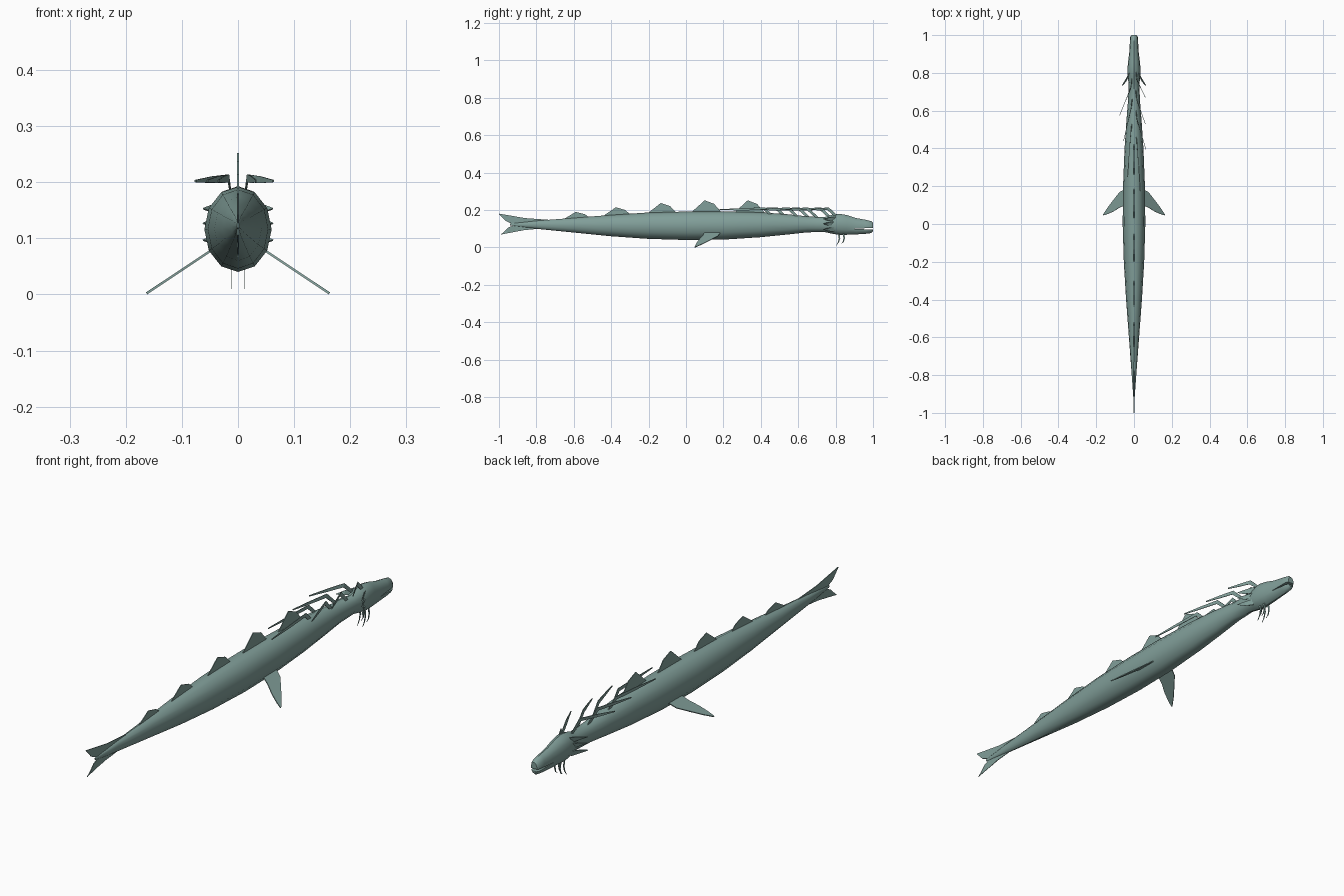
import bpy, bmesh, math
from mathutils import Vector

cube = bpy.data.objects.get("Cube")
if cube:
    bpy.data.objects.remove(cube, do_unlink=True)

skin = bpy.data.materials.new("grey_teal_skin")
skin.use_nodes = True
colour = (0.22, 0.345, 0.32, 1)
skin.diffuse_color = colour
skin.node_tree.nodes["Principled BSDF"].inputs["Base Color"].default_value = colour


def finish(name, bm):
    bmesh.ops.recalc_face_normals(bm, faces=bm.faces)
    mesh = bpy.data.meshes.new(name)
    bm.to_mesh(mesh)
    bm.free()
    mesh.materials.append(skin)
    obj = bpy.data.objects.new(name, mesh)
    bpy.context.scene.collection.objects.link(obj)
    return obj


def ribbon(name, pairs, thickness=0.003):
    """Thin blade: each pair gives the two edge points of one cross-section."""
    bm = bmesh.new()
    rows = [[bm.verts.new(p) for p in pair] for pair in pairs]
    for (a, b), (c, d) in zip(rows, rows[1:]):
        bm.faces.new((a, b, d, c))
    obj = finish(name, bm)
    mod = obj.modifiers.new("thickness", "SOLIDIFY")
    mod.thickness = thickness
    mod.offset = 0
    return obj


def mirrored(pairs, side):
    return [[(x * side, y, z) for x, y, z in pair] for pair in pairs]


# Body and head: rings of (y, half width, bottom, top)
stations = [
    (-0.94, 0.002, 0.118, 0.128), (-0.8, 0.012, 0.1, 0.143),
    (-0.6, 0.027, 0.08, 0.158), (-0.4, 0.042, 0.06, 0.174),
    (-0.2, 0.054, 0.046, 0.187), (0, 0.06, 0.04, 0.192),
    (0.2, 0.058, 0.042, 0.193), (0.4, 0.05, 0.055, 0.188),
    (0.55, 0.04, 0.07, 0.177), (0.65, 0.032, 0.081, 0.166),
    (0.74, 0.028, 0.083, 0.162), (0.78, 0.034, 0.074, 0.175),
    (0.82, 0.035, 0.067, 0.18), (0.86, 0.031, 0.068, 0.173),
    (0.91, 0.025, 0.07, 0.157), (0.96, 0.022, 0.073, 0.148),
    (0.99, 0.02, 0.077, 0.141), (1.0, 0.014, 0.087, 0.131),
]
SIDES = 12
bm = bmesh.new()
rings = []
for y, w, low, high in stations:
    ring = []
    for i in range(SIDES):
        a = math.tau * i / SIDES
        ring.append(bm.verts.new((w * math.sin(a), y,
                                  (low + high) / 2 + (high - low) / 2 * math.cos(a))))
    rings.append(ring)
for r, s in zip(rings, rings[1:]):
    for i in range(SIDES):
        j = (i + 1) % SIDES
        bm.faces.new((r[i], r[j], s[j], s[i]))
bm.faces.new(rings[0])
bm.faces.new(rings[-1])
body = finish("body", bm)

# Mouth: a wedge cut into the snout
bm = bmesh.new()
profile = [(0.9, 0.1), (1.02, 0.094), (1.02, 0.106)]
left, right = [[bm.verts.new((x, y, z)) for y, z in profile] for x in (0.06, -0.06)]
bm.faces.new(left)
bm.faces.new(right)
for i in range(3):
    j = (i + 1) % 3
    bm.faces.new((left[i], left[j], right[j], right[i]))
cutter = finish("mouth_cutter", bm)
cutter.hide_render = True
cutter.hide_viewport = True
cut = body.modifiers.new("mouth", "BOOLEAN")
cut.operation = "DIFFERENCE"
cut.object = cutter

bpy.ops.object.select_all(action="DESELECT")
body.select_set(True)
bpy.context.view_layer.objects.active = body
bpy.ops.object.shade_smooth_by_angle(angle=math.radians(40))

# Row of dorsal fins: (rear end, base height, rise)
for n, (y, base, rise) in enumerate([(-0.665, 0.145, 0.045), (-0.45, 0.163, 0.052),
                                     (-0.21, 0.178, 0.06), (0.025, 0.185, 0.067),
                                     (0.255, 0.183, 0.069)]):
    outline = [(0, 0.005), (0.045, 0.6), (0.075, 1), (0.125, 0.72), (0.165, 0.05)]
    ribbon(f"dorsal_fin_{n + 1}",
           [[(0, y + d, base + rise * h), (0, y + d, base - 0.012)] for d, h in outline])

# Forked tail fin
ribbon("tail_upper_lobe", [[(0, -0.72, 0.147), (0, -0.74, 0.125)],
                           [(0, -0.86, 0.157), (0, -0.92, 0.122)],
                           [(0, -1.0, 0.181), (0, -0.965, 0.142)],
                           [(0, -1.0, 0.179), (0, -0.997, 0.176)]])
ribbon("tail_lower_lobe", [[(0, -0.76, 0.103), (0, -0.76, 0.12)],
                           [(0, -0.87, 0.092), (0, -0.92, 0.12)],
                           [(0, -0.99, 0.069), (0, -0.95, 0.106)],
                           [(0, -0.99, 0.067), (0, -0.985, 0.071)]])

for side, word in ((1, "left"), (-1, "right")):
    # Pectoral fin sloping down and back
    plan = [(0.045, 0.185, 0.1), (0.075, 0.17, 0.088), (0.11, 0.125, 0.066),
            (0.14, 0.085, 0.053), (0.163, 0.05, 0.046)]
    slope = lambda x: 0.077 - (x - 0.05) * 0.665
    fin = [[(x, front, slope(x)), (x, back, slope(x))] for x, front, back in plan]
    ribbon(f"{word}_pectoral_fin", mirrored(fin, side), 0.004)

    # Cheek frill of three small spikes
    for n, z in enumerate((0.153, 0.127, 0.097)):
        spike = [[(0.025, 0.8, z + 0.012), (0.025, 0.79, z - 0.012)],
                 [(0.044, 0.765, z + 0.008), (0.042, 0.755, z - 0.008)],
                 [(0.062, 0.735, z + 0.001), (0.061, 0.733, z - 0.001)]]
        ribbon(f"{word}_cheek_spike_{n + 1}", mirrored(spike, side))

    # Chin barbels
    for n, y in enumerate((0.815, 0.84)):
        barbel = [[(0.012, y + d + w, z), (0.012, y + d - w, z)]
                  for d, z, w in ((0, 0.08, 0.005), (0.006, 0.05, 0.004),
                                  (0, 0.028, 0.003), (-0.012, 0.01 + 0.01 * n, 0.001))]
        ribbon(f"{word}_barbel_{n + 1}", mirrored(barbel, side), 0.0015)

# Bent neck spines: (side, base y, tip x, tip y)
spines = [(1, 0.81, 0.06, 0.67), (-1, 0.77, 0.076, 0.575), (1, 0.70, 0.06, 0.53),
          (-1, 0.655, 0.055, 0.44), (1, 0.60, 0.063, 0.395), (-1, 0.535, 0.035, 0.25),
          (1, 0.47, 0.032, 0.175)]
for n, (side, y, tip_x, tip_y) in enumerate(spines):
    root, knee, tip = (Vector((0.01, y, 0.16)), Vector((0.017, y - 0.05, 0.207)),
                       Vector((tip_x, tip_y, 0.202)))
    mid = knee.lerp(tip, 0.5)
    thick = ((root, (0, 0.009, 0)), (knee, (0, 0.004, 0.007)),
             (mid, (0, 0, 0.006)), (tip, (0, 0, 0.002)))
    blade = [[p + Vector(w), p - Vector(w)] for p, w in thick]
    ribbon(f"neck_spine_{n + 1}", mirrored(blade, side), 0.0025)
